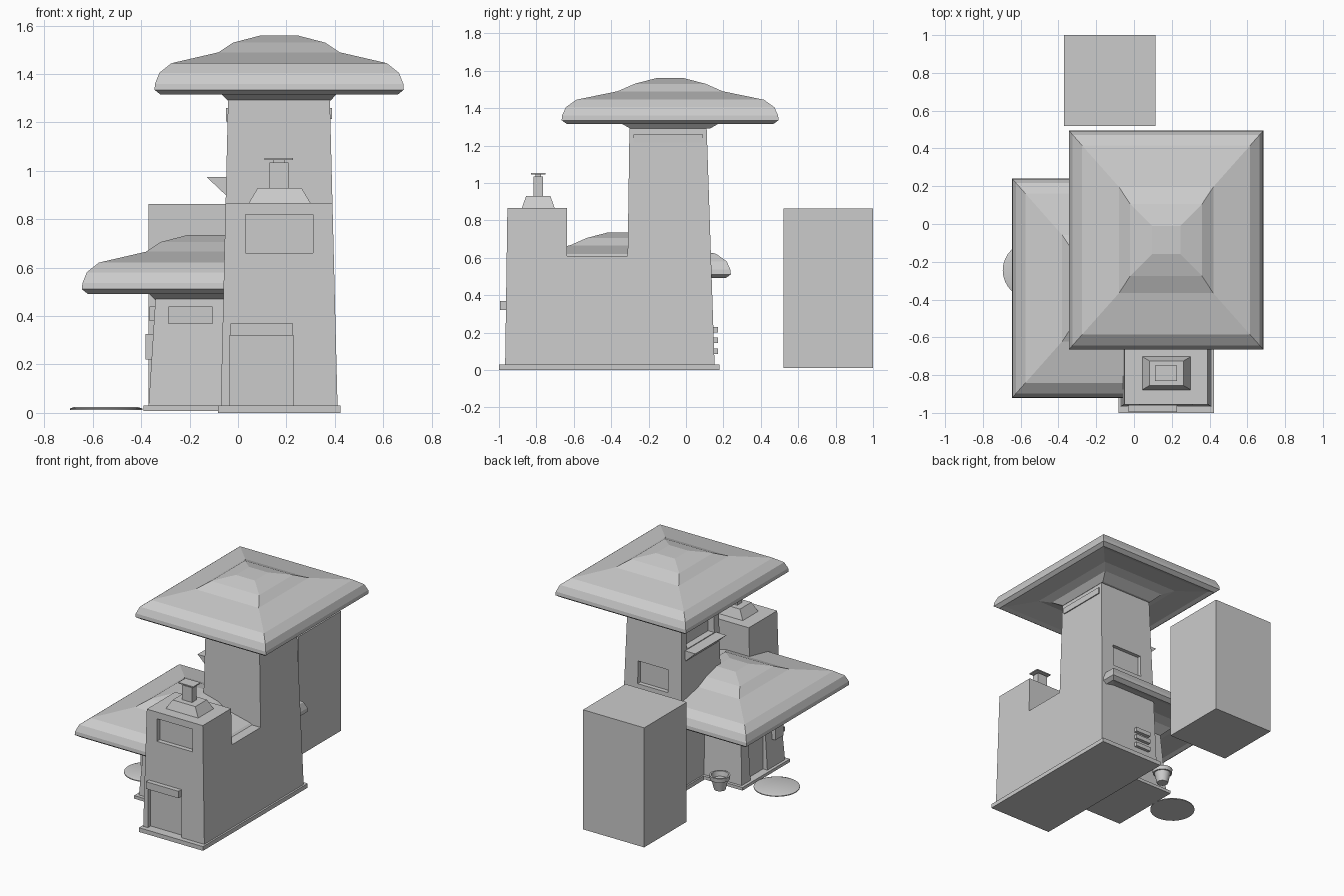
import bpy, bmesh, math
from mathutils import Vector

if "Cube" in bpy.data.objects:
    bpy.data.objects.remove(bpy.data.objects["Cube"])


def make(name, bm):
    bmesh.ops.recalc_face_normals(bm, faces=bm.faces)
    me = bpy.data.meshes.new(name)
    bm.to_mesh(me)
    bm.free()
    ob = bpy.data.objects.new(name, me)
    bpy.context.collection.objects.link(ob)
    return ob


def loft(name, cx, cy, rings):
    """Stack of rectangles (half_x, half_y, z), capped at both ends."""
    bm = bmesh.new()
    loops = [[bm.verts.new((cx + sx * hx, cy + sy * hy, z))
              for sx, sy in ((-1, -1), (1, -1), (1, 1), (-1, 1))] for hx, hy, z in rings]
    for a, b in zip(loops, loops[1:]):
        for i in range(4):
            j = (i + 1) % 4
            bm.faces.new((a[i], a[j], b[j], b[i]))
    bm.faces.new(loops[0])
    bm.faces.new(loops[-1])
    return make(name, bm)


def box(name, x0, x1, y0, y1, z0, z1):
    hx, hy = (x1 - x0) / 2, (y1 - y0) / 2
    return loft(name, (x0 + x1) / 2, (y0 + y1) / 2, [(hx, hy, z0), (hx, hy, z1)])


def prism(name, left, right):
    """Closed solid between two matching outlines."""
    bm = bmesh.new()
    a = [bm.verts.new(p) for p in left]
    b = [bm.verts.new(p) for p in right]
    bm.faces.new(a)
    bm.faces.new(b)
    for i in range(len(a)):
        j = (i + 1) % len(a)
        bm.faces.new((a[i], a[j], b[j], b[i]))
    return make(name, bm)


def cut(target, name, *dims):
    c = box(name, *dims)
    c.hide_render = True
    c.hide_viewport = True
    m = target.modifiers.new(name, 'BOOLEAN')
    m.operation = 'DIFFERENCE'
    m.solver = 'EXACT'
    m.object = c


def lathe(name, loc, profile, n=24):
    bm = bmesh.new()
    rings = [[bm.verts.new(Vector(loc) + Vector((r * math.cos(2 * math.pi * i / n),
              r * math.sin(2 * math.pi * i / n), z))) for i in range(n)] for r, z in profile]
    for a, b in zip(rings, rings[1:]):
        for i in range(n):
            j = (i + 1) % n
            bm.faces.new((a[i], a[j], b[j], b[i]))
    bm.faces.new(rings[0])
    bm.faces.new(rings[-1])
    return make(name, bm)


def roof(name, cx, cy, z):
    # domed square roof with a bevelled lip and a flared collar below
    prof = [(.212, -.03), (.25, .01), (.31, .03), (.46, .005), (.49, -.005), (.515, .015),
            (.513, .04), (.495, .085), (.445, .125), (.25, .17), (.19, .21), (.075, .24)]
    return loft(name, cx, cy, [(h, h * (1.126 if h > .24 else 1.0), z + dz) for h, dz in prof])


# tall tower with a lower front block, tapering upward
side = [(-.967, .02), (-.955, .867), (-.635, .867), (-.635, .61), (-.312, .61),
        (-.302, 1.31), (.11, 1.31), (.153, .02)]
tower = prism('tower_body',
              [(-.072 + .024 * z, y, z) for y, z in side],
              [(.412 - .025 * z, y, z) for y, z in side])
cut(tower, 'front_window_cutter', .03, .31, -1.1, -.925, .66, .82)
cut(tower, 'front_door_cutter', -.035, .23, -1.1, -.935, .03, .32)
cut(tower, 'back_window_cutter', .05, .29, .10, .3, .67, .83)
cut(tower, 'side_window_cutter', -.3, .0, -.25, .06, .98, 1.2)
box('tower_plinth', -.082, .424, -1.0, .18, 0, .03)
box('front_sign', -.03, .227, -.995, -.955, .32, .37)
roof('tower_roof', .17, -.085, 1.32)

# strips high on both tower sides
box('left_strip', -.05, -.03, -.28, .09, 1.205, 1.26)
box('right_strip', .37, .389, -.28, .09, 1.215, 1.26)

# wedge shelf below the side window
wedge = [(-.13, .975), (-.04, .975), (-.04, .89)]
prism('window_shelf', [(x, -.27, z) for x, z in wedge], [(x, .08, z) for x, z in wedge])

# vent slats on the back wall
for i, z in enumerate((.085, .145, .2)):
    box(f'vent_slat_{i + 1}', .0, .12, .13, .172, z, z + .03)

# chimney
loft('chimney_base', .172, -.79, [(.132, .09, .86), (.09, .065, .93)])
box('chimney_stack', .13, .208, -.816, -.764, .92, 1.035)
box('chimney_neck', .145, .195, -.805, -.775, 1.03, 1.05)
box('chimney_cap', .11, .228, -.83, -.75, 1.045, 1.053)

# small side building
annex = loft('annex_body', -.125, -.345, [(.245, .245, .02), (.215, .215, .49)])
cut(annex, 'annex_door_cutter', -.5, -.335, -.39, -.2, .03, .33)
cut(annex, 'annex_window_cutter', -.287, -.105, -.7, -.55, .37, .437)
box('annex_plinth', -.39, .14, -.615, -.08, .008, .03)
roof('annex_roof', -.13, -.34, .496)
box('annex_sign', -.365, -.335, -.40, -.18, .38, .44)
box('wall_box', -.383, -.345, -.55, -.46, .22, .325)

# doormat disc and pot
mat = lathe('round_mat', (-.545, -.245, 0), [(.15, .012), (.15, .018), (.13, .025)], 32)
pot = lathe('plant_pot', (-.26, -.01, 0),
            [(.038, .012), (.055, .085), (.065, .085), (.068, .115), (.056, .115), (.05, .08)])
for ob in (mat, pot):
    bpy.ops.object.select_all(action='DESELECT')
    ob.select_set(True)
    bpy.context.view_layer.objects.active = ob
    bpy.ops.object.shade_smooth_by_angle(angle=math.radians(30))

# free-standing block behind
box('rear_block', -.37, .113, .52, 1.0, .01, .863)
